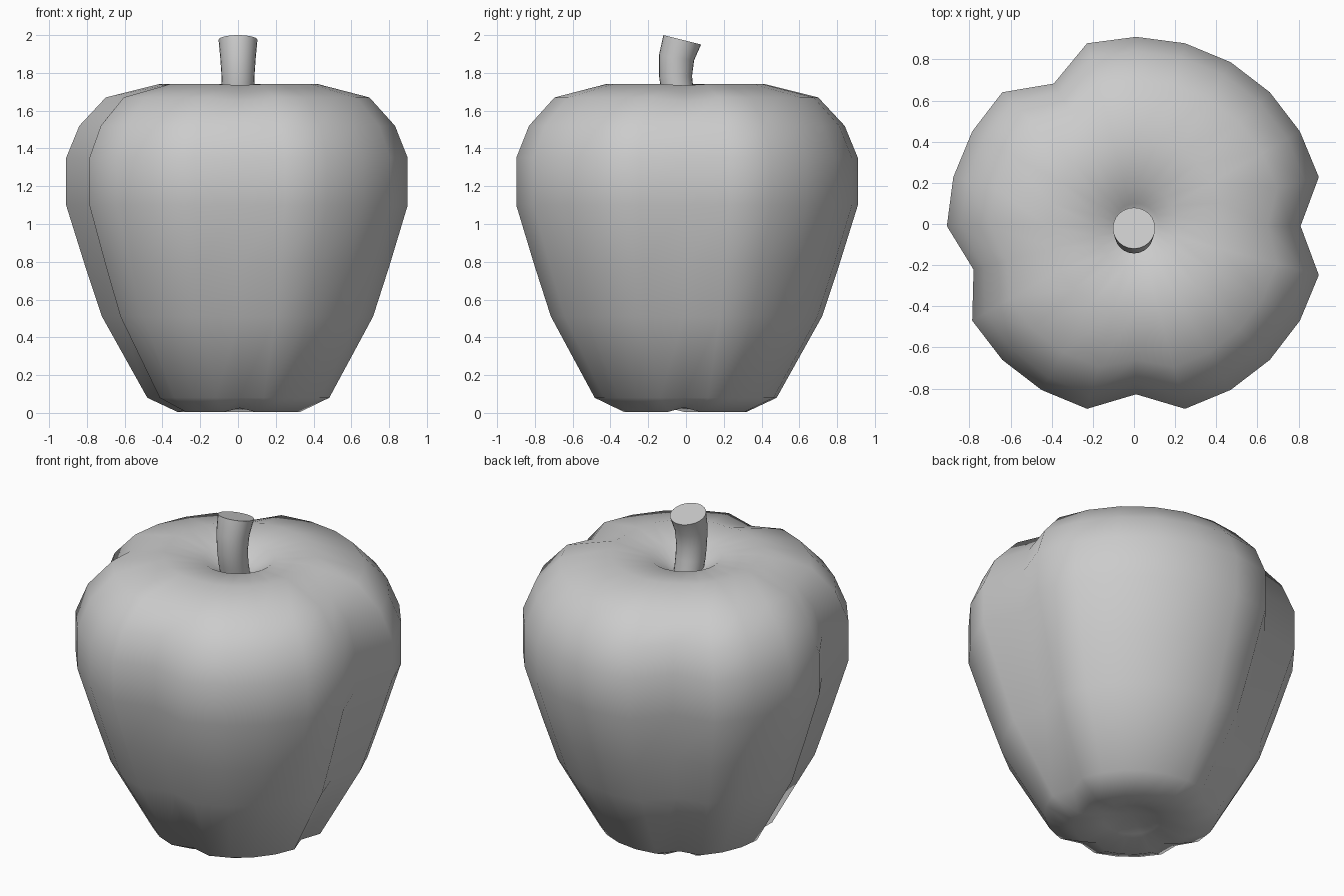
import bpy
import bmesh
from math import sin, cos, radians
from mathutils import Vector, Matrix

cube = bpy.data.objects.get("Cube")
if cube:
    bpy.data.objects.remove(cube, do_unlink=True)

grey = bpy.data.materials.new("plain grey")
grey.use_nodes = True
GREY = (0.6, 0.6, 0.6, 1)
grey.diffuse_color = GREY
grey.node_tree.nodes["Principled BSDF"].inputs["Base Color"].default_value = GREY


def skin(bm, rings, start=None, end=None):
    """Join equal rings of vertices, with optional poles."""
    n = len(rings[0])
    for i in range(n):
        j = (i + 1) % n
        for low, high in zip(rings, rings[1:]):
            bm.faces.new((low[i], low[j], high[j], high[i]))
        if start:
            bm.faces.new((start, rings[0][j], rings[0][i]))
        if end:
            bm.faces.new((end, rings[-1][i], rings[-1][j]))


def finish(name, bm, angle):
    mesh = bpy.data.meshes.new(name)
    bmesh.ops.recalc_face_normals(bm, faces=bm.faces)
    bm.to_mesh(mesh)
    bm.free()
    mesh.materials.append(grey)
    obj = bpy.data.objects.new(name, mesh)
    bpy.context.collection.objects.link(obj)
    bpy.ops.object.select_all(action="DESELECT")
    obj.select_set(True)
    bpy.context.view_layer.objects.active = obj
    bpy.ops.object.shade_smooth_by_angle(angle=radians(angle))


# Fruit: a lathed profile (radius, height, groove depth) with four grooves
PROFILE = [(0.16, 0.04, 0), (0.33, 0.005, 0.03), (0.49, 0.08, 0.06),
           (0.73, 0.51, 0.09), (0.82, 0.78, 0.11), (0.92, 1.10, 0.12),
           (0.92, 1.35, 0.12), (0.85, 1.52, 0.10), (0.71, 1.67, 0.07),
           (0.43, 1.74, 0.02), (0.20, 1.71, 0), (0.11, 1.65, 0)]
GROOVES = {0: 1.0, 120: 1.0, 195: 0.85, 270: 0.85}
SEGMENTS = 24
CENTRE = Vector((0.01, -0.01, 0))

bm = bmesh.new()
rings = []
for radius, height, depth in PROFILE:
    ring = []
    for k in range(SEGMENTS):
        angle = k * 360 // SEGMENTS
        groove = GROOVES.get(angle, 0)
        r = radius - depth * groove
        z = height
        if height > 1.6:
            z -= depth * groove * 0.3
        elif height < 0.03:
            z += depth * groove * 0.8
        ring.append(bm.verts.new(CENTRE + Vector(
            (r * cos(radians(angle)), r * sin(radians(angle)), z))))
    rings.append(ring)
skin(bm, rings, bm.verts.new(CENTRE + Vector((0, 0, 0.08))),
     bm.verts.new(CENTRE + Vector((0, 0, 1.6))))
finish("fruit", bm, 180)

# Stem: rings along a gentle bend, closed by a tilted flat cap
PATH = [(-0.01, 1.56, 0.08, 10), (-0.045, 1.70, 0.085, 6), (-0.055, 1.78, 0.087, 2),
        (-0.05, 1.88, 0.094, -8), (-0.02, 1.975, 0.103, -14)]
bm = bmesh.new()
rings = []
for y, z, radius, tilt in PATH:
    turn = Matrix.Rotation(radians(tilt), 3, "X")
    rings.append([bm.verts.new(Vector((0, y, z)) + turn @ Vector(
        (radius * cos(radians(a)), radius * sin(radians(a)), 0)))
        for a in range(0, 360, 15)])
skin(bm, rings)
bm.faces.new(rings[-1])
bm.faces.new(rings[0])
finish("stem", bm, 40)
